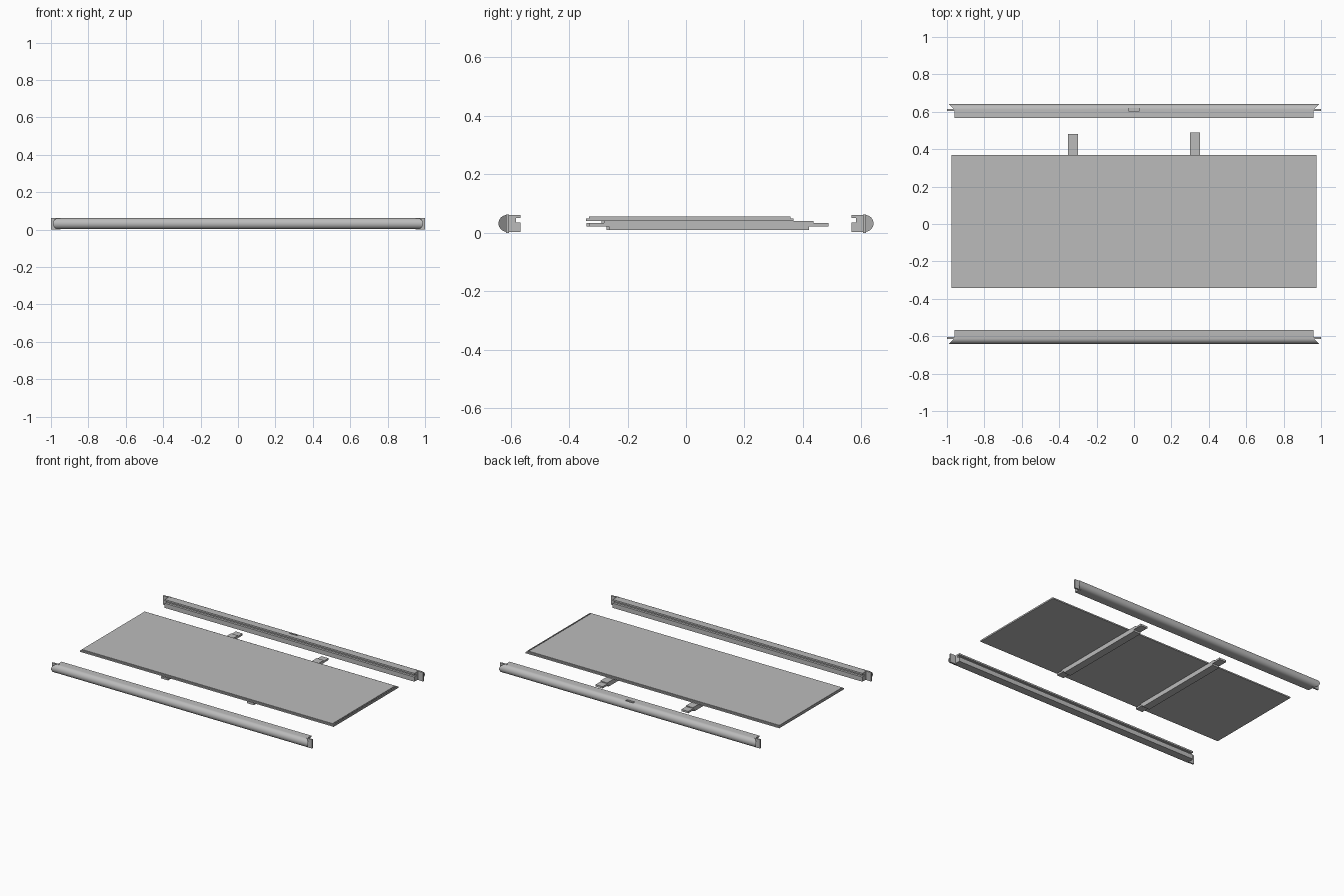
import bpy, bmesh, math

default = bpy.data.objects.get("Cube")
if default:
    bpy.data.objects.remove(default, do_unlink=True)

grey = bpy.data.materials.new("plain_grey")
grey.use_nodes = True
colour = (0.5, 0.5, 0.5, 1)
grey.diffuse_color = colour
grey.node_tree.nodes["Principled BSDF"].inputs["Base Color"].default_value = colour


def finish(name, bm):
    bmesh.ops.recalc_face_normals(bm, faces=bm.faces)
    mesh = bpy.data.meshes.new(name)
    bm.to_mesh(mesh)
    bm.free()
    mesh.materials.append(grey)
    obj = bpy.data.objects.new(name, mesh)
    bpy.context.collection.objects.link(obj)
    return obj


def box(name, x, y, z):
    """Box between the given (low, high) pairs."""
    bm = bmesh.new()
    bmesh.ops.create_cube(bm, size=1)
    for v in bm.verts:
        v.co = [lo + (c + 0.5) * (hi - lo) for c, (lo, hi) in zip(v.co, (x, y, z))]
    return finish(name, bm)


def activate(obj):
    bpy.ops.object.select_all(action='DESELECT')
    obj.select_set(True)
    bpy.context.view_layer.objects.active = obj


def cut(obj, x, y, z):
    cutter = box("cutter", x, y, z)
    cutter.hide_render = True
    mod = obj.modifiers.new("slot", 'BOOLEAN')
    mod.operation, mod.solver, mod.object = 'DIFFERENCE', 'EXACT', cutter
    activate(obj)
    bpy.ops.object.modifier_apply(modifier=mod.name)
    bpy.data.objects.remove(cutter, do_unlink=True)


BOTTOM, TOP, CENTRE = 0.003, 0.061, 0.612
RADIUS = (TOP - BOTTOM) / 2
END = 0.96


def rail(name, side):
    """Half-round rail with a grooved inner face and flared ends."""
    inner, deep = 0.566, 0.582
    profile = [(inner, TOP), (inner, 0.050), (deep, 0.050), (deep, 0.035),
               (inner, 0.035), (inner, BOTTOM)]
    steps = 16
    first = len(profile)
    for i in range(steps + 1):
        a = -math.pi / 2 + math.pi * i / steps
        profile.append((CENTRE + RADIUS * math.cos(a),
                        BOTTOM + RADIUS + RADIUS * math.sin(a)))
    bm = bmesh.new()
    loops = []
    for s in (-1, 1):
        loops.append([bm.verts.new((s * (END + max(0, y - CENTRE)), side * y, z))
                      for y, z in profile])
    n = len(profile)
    for i in range(n):
        j = (i + 1) % n
        bm.faces.new((loops[0][i], loops[0][j], loops[1][j], loops[1][i]))
    for loop in loops:
        bm.faces.new(loop[:first + 1] + [loop[-1]])   # flat inner end
        bm.faces.new(loop[first:])                    # mitred outer end
    return finish(name, bm)


# Edge rails with thin end tongues
for label, side in (("front", -1), ("back", 1)):
    obj = rail(label + "_rail", side)
    if side > 0:
        cut(obj, (-0.03, 0.03), (0.604, 0.621), (0.052, 0.08))
    activate(obj)
    bpy.ops.object.shade_smooth_by_angle(angle=math.radians(30))
    for end, s in (("right", -1), ("left", 1)):
        box(f"{label}_{end}_tongue", sorted((s * 0.95, s)),
            sorted((side * 0.605, side * 0.615)), (0, 0.062))

# Panel: base sheet with a slightly smaller top sheet
box("panel_base", (-0.975, 0.975), (-0.342, 0.368), (0.040, 0.049))
top = box("panel_top", (-0.968, 0.970), (-0.332, 0.357), (0.0485, 0.055))
cut(top, (0.959, 0.965), (-0.328, 0.353), (0.050, 0.06))

# Cross braces under the panel, stepped at both ends
for label, x, shift in (("right", -0.327, -0.004), ("left", 0.327, 0.004)):
    width = (x - 0.027, x + 0.027)
    for part, y0, y1, z0, z1 in (("body", -0.268, 0.416, 0.009, 0.022),
                                 ("bar", -0.336, 0.484, 0.021, 0.034),
                                 ("pad", -0.285, 0.432, 0.0335, 0.0405)):
        box(f"{label}_brace_{part}", width, (y0 + shift, y1 + shift), (z0, z1))
